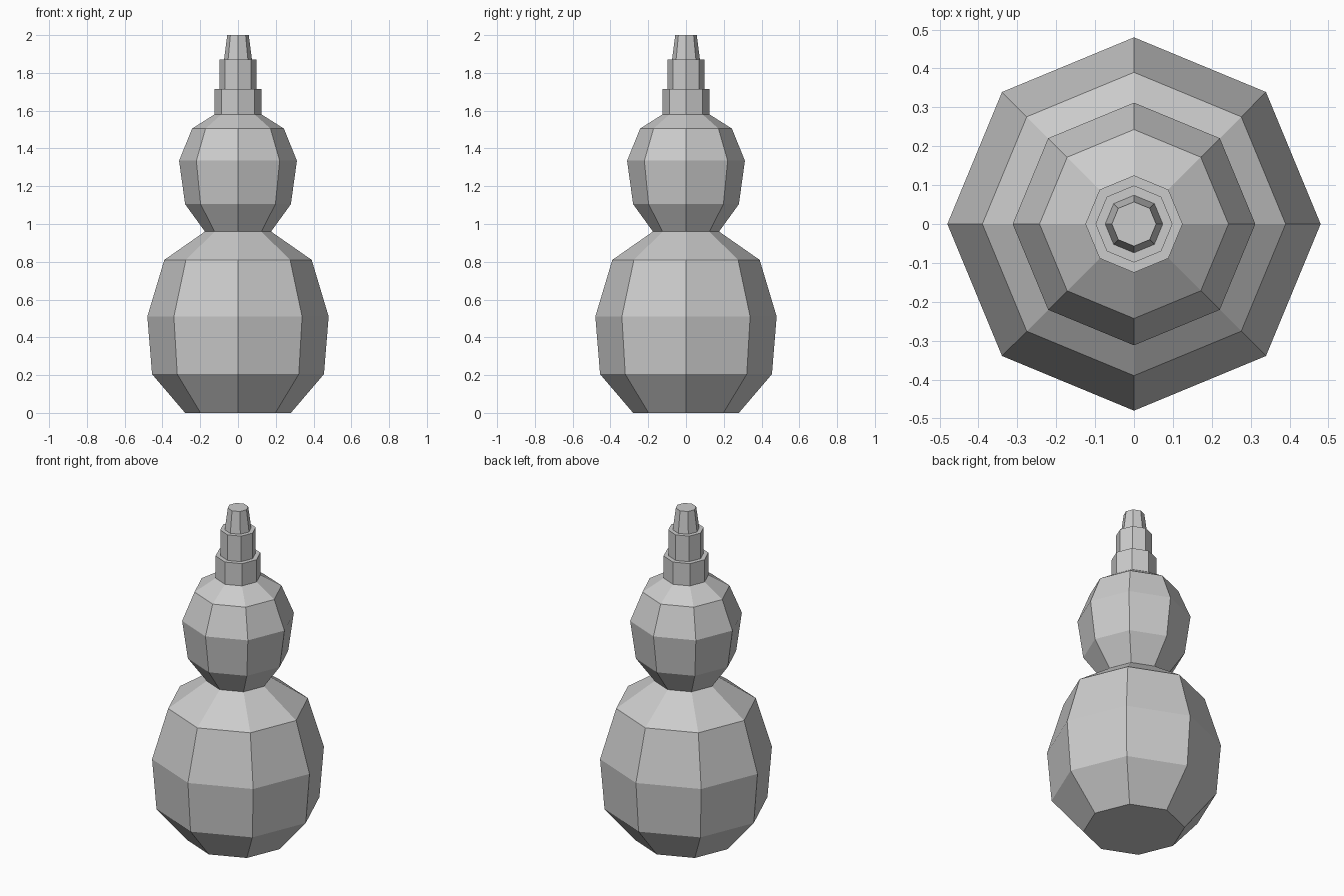
import bpy, bmesh
from math import cos, sin, pi

if "Cube" in bpy.data.objects:
    bpy.data.objects.remove(bpy.data.objects["Cube"])

SIDES = 8


def lathe(name, profile, cap_bottom=False, cap_top=False):
    """Revolve (radius, z) points into a flat-faced eight-sided part."""
    bm = bmesh.new()
    rings = [[bm.verts.new((r * cos(2 * pi * i / SIDES), r * sin(2 * pi * i / SIDES), z))
              for i in range(SIDES)] for r, z in profile]
    for low, high in zip(rings, rings[1:]):
        for i in range(SIDES):
            j = (i + 1) % SIDES
            bm.faces.new((low[i], low[j], high[j], high[i]))
    if cap_bottom:
        bm.faces.new(rings[0][::-1])
    if cap_top:
        bm.faces.new(rings[-1])
    mesh = bpy.data.meshes.new(name)
    bm.to_mesh(mesh)
    bm.free()
    obj = bpy.data.objects.new(name, mesh)
    bpy.context.collection.objects.link(obj)
    return obj


# Large lower bulb, closed underneath
lathe("lower_bulb", [(0.28, 0), (0.455, 0.205), (0.48, 0.51), (0.39, 0.81), (0.175, 0.96)],
      cap_bottom=True)

# Small upper bulb, meeting the lower one at the waist
lathe("upper_bulb", [(0.175, 0.96), (0.28, 1.105), (0.312, 1.335), (0.243, 1.505), (0.125, 1.58)])

# Stepped neck: two collars, then a tapered spout
lathe("lower_collar", [(0.125, 1.58), (0.125, 1.715), (0.099, 1.715)])
lathe("upper_collar", [(0.099, 1.715), (0.099, 1.87), (0.074, 1.87)])
lathe("spout", [(0.074, 1.87), (0.057, 2.0)], cap_top=True)
